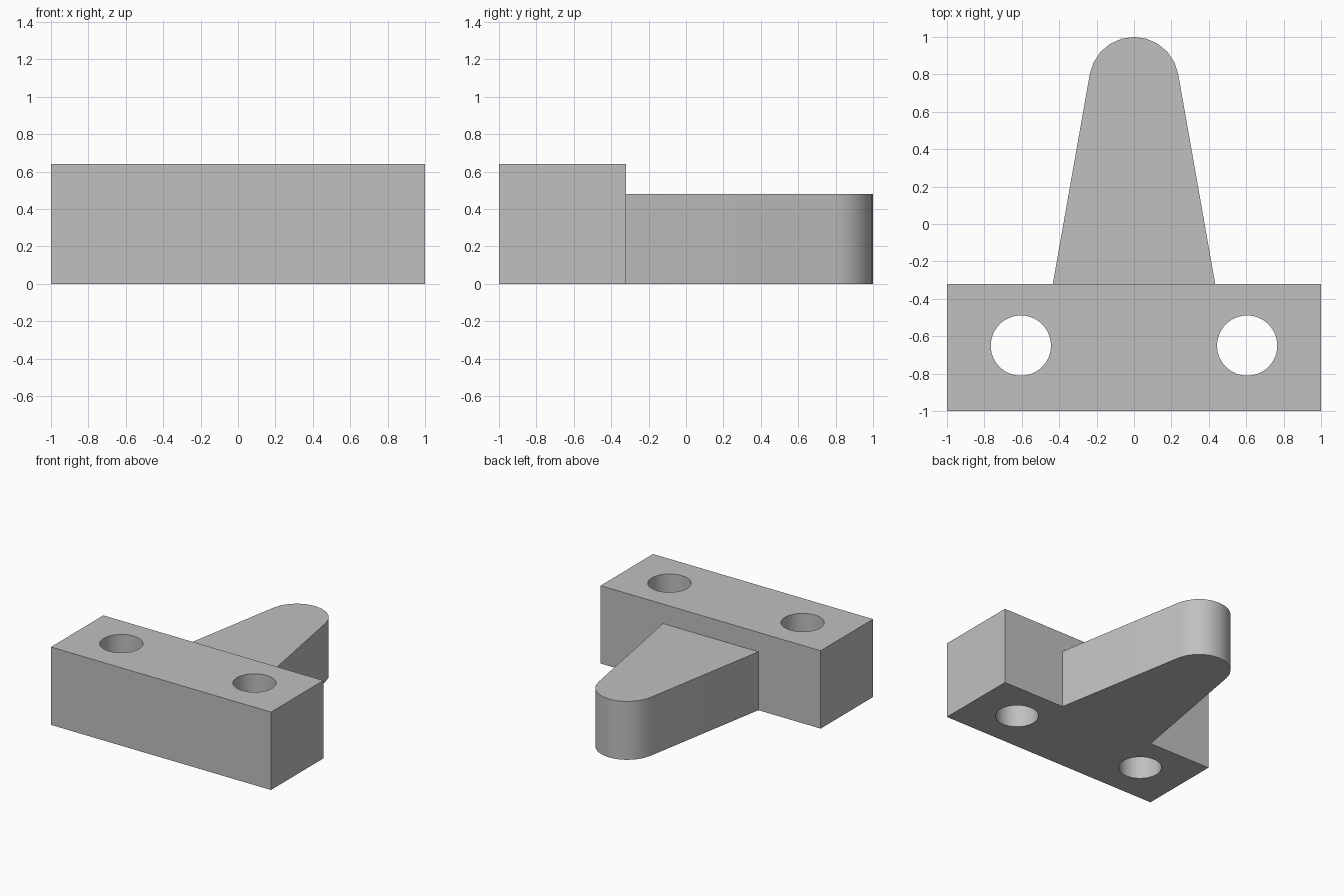
import bpy
import bmesh
from math import cos, sin, tan, radians

cube = bpy.data.objects.get("Cube")
if cube:
    bpy.data.objects.remove(cube)

grey = bpy.data.materials.new("plain grey")
grey.use_nodes = True
colour = (0.53, 0.53, 0.53, 1)
grey.diffuse_color = colour
grey.node_tree.nodes["Principled BSDF"].inputs["Base Color"].default_value = colour


def prism(name, outline, bottom, top):
    """Extrude a counter-clockwise outline upwards."""
    bm = bmesh.new()
    base = bm.faces.new([bm.verts.new((x, y, bottom)) for x, y in outline])
    rise = bmesh.ops.extrude_face_region(bm, geom=[base], use_keep_orig=True)
    verts = [v for v in rise["geom"] if isinstance(v, bmesh.types.BMVert)]
    bmesh.ops.translate(bm, verts=verts, vec=(0, 0, top - bottom))
    bmesh.ops.recalc_face_normals(bm, faces=bm.faces)
    mesh = bpy.data.meshes.new(name)
    bm.to_mesh(mesh)
    bm.free()
    mesh.materials.append(grey)
    obj = bpy.data.objects.new(name, mesh)
    bpy.context.collection.objects.link(obj)
    return obj


def arc(cx, cy, radius, start, end, steps):
    angles = [radians(start + (end - start) * i / steps) for i in range(steps + 1)]
    return [(cx + radius * cos(a), cy + radius * sin(a)) for a in angles]


def combine(target, tool, operation):
    """Apply a boolean and discard the tool."""
    tool.hide_render = True
    mod = target.modifiers.new("combine", "BOOLEAN")
    mod.operation = operation
    mod.solver = "EXACT"
    mod.object = tool
    bpy.context.view_layer.objects.active = target
    bpy.ops.object.modifier_apply(modifier=mod.name)
    bpy.data.objects.remove(tool)


# Mounting block across the front
back = -0.32
body = prism("mounting_block_with_tongue",
             [(-1, -1), (1, -1), (1, back), (-1, back)], 0, 0.64)

# Tapered tongue with a rounded tip, rooted inside the block
taper, radius, centre = 10, 0.24, 0.76
tip = arc(0, centre, radius, taper, 180 - taper, 10)
root = back - 0.06
half = tip[0][0] + (tip[0][1] - root) * tan(radians(taper))
tongue = prism("tongue", [(-half, root), (half, root)] + tip, 0, 0.48)
combine(body, tongue, "UNION")

# Bolt holes through the block
for side in (-1, 1):
    ring = arc(side * 0.605, -0.65, 0.161, 0, 360, 48)[:-1]
    combine(body, prism("bolt_hole", ring, -0.1, 0.8), "DIFFERENCE")

# Smooth the curved walls, keep the corners sharp
bpy.ops.object.select_all(action="DESELECT")
body.select_set(True)
bpy.context.view_layer.objects.active = body
bpy.ops.object.shade_smooth_by_angle(angle=radians(30))
